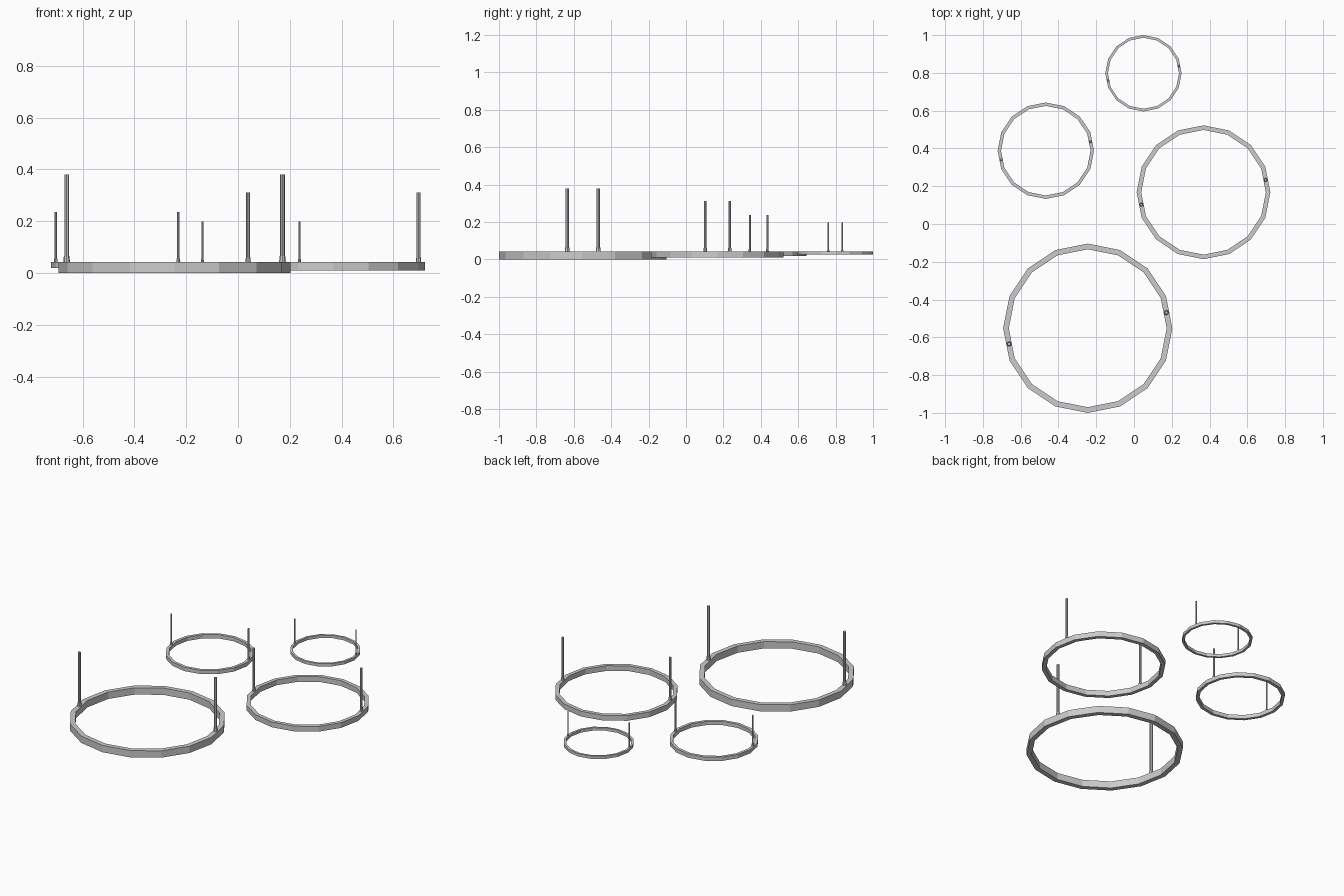
import bpy, bmesh
from math import cos, sin, pi, radians

if "Cube" in bpy.data.objects:
    bpy.data.objects.remove(bpy.data.objects["Cube"])

TOP = 0.043      # all rings share one top level
SIDES = 16


def make_object(name, bm):
    bmesh.ops.recalc_face_normals(bm, faces=bm.faces)
    mesh = bpy.data.meshes.new(name)
    bm.to_mesh(mesh)
    bm.free()
    obj = bpy.data.objects.new(name, mesh)
    bpy.context.collection.objects.link(obj)
    return obj


def lathe(name, profile, sides, closed, loc):
    """Spin an (r, z) profile; a closed profile gives a ring, an open one gets end caps."""
    bm = bmesh.new()
    cols = [[bm.verts.new((r * cos(2 * pi * i / sides), r * sin(2 * pi * i / sides), z))
             for r, z in profile] for i in range(sides)]
    n = len(profile)
    for i in range(sides):
        a, b = cols[i], cols[(i + 1) % sides]
        for j in range(n if closed else n - 1):
            k = (j + 1) % n
            bm.faces.new((a[j], b[j], b[k], a[k]))
    if not closed:
        bm.faces.new([c[0] for c in cols])
        bm.faces.new([c[-1] for c in cols])
    obj = make_object(name, bm)
    obj.location = loc
    return obj


# name, centre x, centre y, outer radius, ring width, ring height, post top, post radius
rings = [
    ("large", -0.245, -0.552, 0.448, 0.030, 0.043, 0.380, 0.0090),
    ("medium", 0.368, 0.168, 0.354, 0.024, 0.033, 0.311, 0.0072),
    ("small", -0.467, 0.388, 0.255, 0.018, 0.024, 0.236, 0.0053),
    ("tiny", 0.050, 0.798, 0.202, 0.014, 0.018, 0.198, 0.0042),
]

for name, cx, cy, r, w, h, top, pr in rings:
    # flat-sided hoop with rectangular section
    section = [(r, TOP - h), (r, TOP), (r - w, TOP), (r - w, TOP - h)]
    lathe(name + "_ring", section, SIDES, True, (cx, cy, 0))

    # two opposite posts with a flared foot, centred on ring facets
    mid = (r - w / 2) * cos(pi / SIDES)
    foot = pr * 2.4
    post = [(pr * 1.45, TOP - 0.002), (pr * 1.2, TOP + foot), (pr, TOP + foot), (pr, top)]
    for side, ang in (("right", 11.25), ("left", 191.25)):
        a = radians(ang)
        lathe(f"{name}_{side}_post", post, 8, False,
              (cx + mid * cos(a), cy + mid * sin(a), 0))
